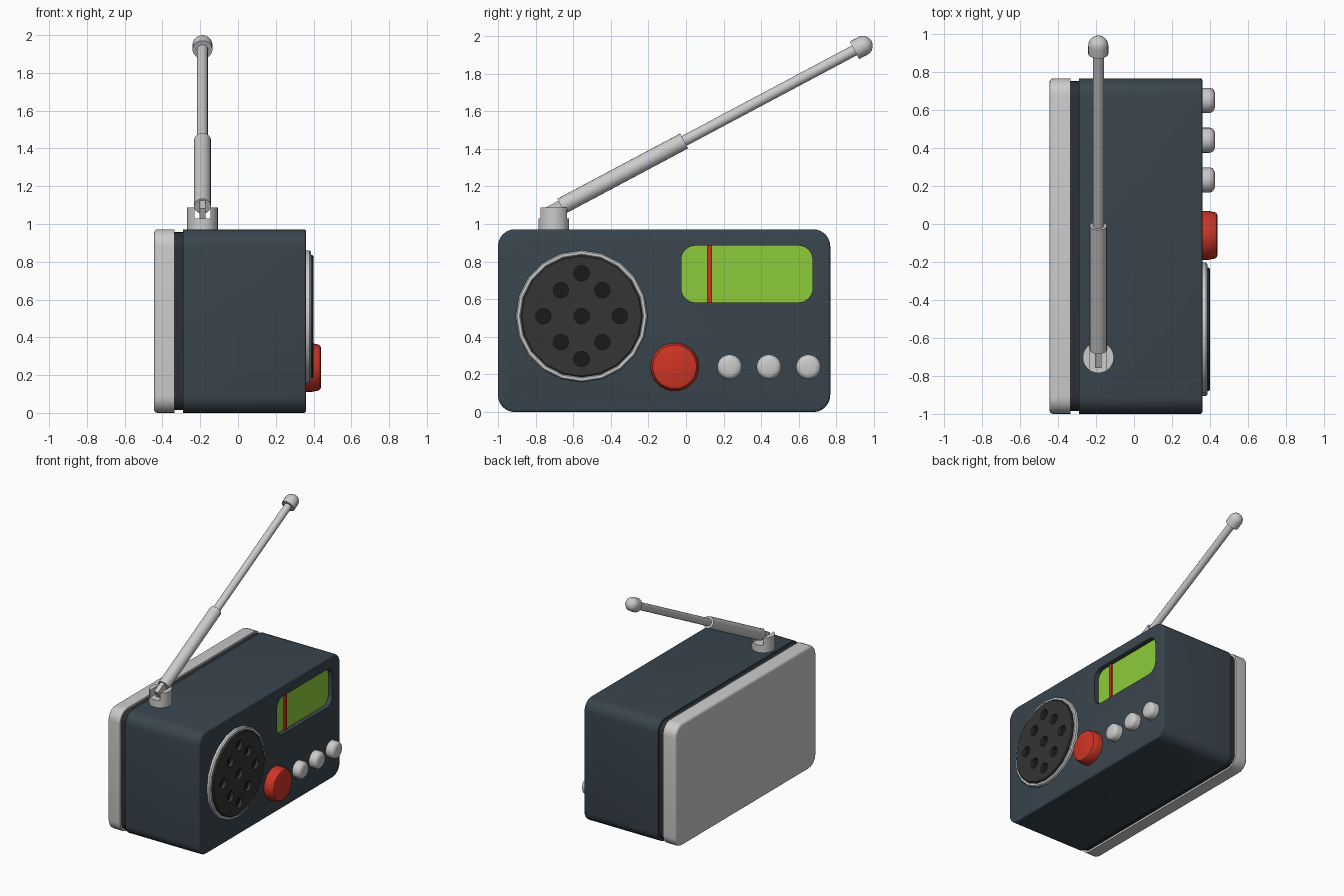
import bpy, bmesh, math
from mathutils import Vector, Matrix

if "Cube" in bpy.data.objects:
    bpy.data.objects.remove(bpy.data.objects["Cube"])


def material(name, rgb):
    m = bpy.data.materials.new(name)
    m.diffuse_color = (*rgb, 1)
    m.use_nodes = True
    m.node_tree.nodes["Principled BSDF"].inputs["Base Color"].default_value = m.diffuse_color
    return m


SLATE = material("slate", (0.042, 0.060, 0.075))
DARK = material("dark_gap", (0.025, 0.028, 0.035))
BLACK = material("grille_black", (0.035, 0.035, 0.035))
HOLE = material("hole_black", (0.010, 0.010, 0.010))
GREEN = material("display_green", (0.27, 0.60, 0.045))
RED = material("red", (0.62, 0.035, 0.018))


def finish(name, bm, mat=None, matrix=None):
    bmesh.ops.recalc_face_normals(bm, faces=bm.faces)
    me = bpy.data.meshes.new(name)
    bm.to_mesh(me)
    bm.free()
    ob = bpy.data.objects.new(name, me)
    bpy.context.collection.objects.link(ob)
    if matrix:
        ob.matrix_world = matrix
    if mat:
        me.materials.append(mat)
    return ob


def rounded_slab(name, x, y, z, r, mat=None, bevel=0.0, bevel_sides=(), seg=6):
    """Rounded rectangle in the YZ plane, extruded along X."""
    bm = bmesh.new()
    pts = []
    for k, (cy, cz) in enumerate([(y[1] - r, z[1] - r), (y[0] + r, z[1] - r),
                                  (y[0] + r, z[0] + r), (y[1] - r, z[0] + r)]):
        for i in range(seg + 1):
            a = math.pi / 2 * (k + i / seg)
            pts.append((x[0], cy + r * math.cos(a), cz + r * math.sin(a)))
    face = bm.faces.new([bm.verts.new(p) for p in pts])
    ext = bmesh.ops.extrude_face_region(bm, geom=[face], use_keep_orig=True)
    for v in ext["geom"]:
        if isinstance(v, bmesh.types.BMVert):
            v.co.x = x[1]
    if bevel:
        edges = [e for e in bm.edges
                 if any(all(abs(v.co.x - s) < 1e-5 for v in e.verts) for s in bevel_sides)]
        bmesh.ops.bevel(bm, geom=edges, offset=bevel, segments=3, profile=0.5, affect="EDGES")
    return finish(name, bm, mat)


def lathe(name, profile, origin, axis, sides=24, mat=None, closed=False):
    """Spin (radius, height) points around an axis; open ends are capped."""
    bm = bmesh.new()
    rings = [[bm.verts.new((r * math.cos(2 * math.pi * i / sides),
                            r * math.sin(2 * math.pi * i / sides), h))
              for i in range(sides)] for r, h in profile]
    pairs = list(zip(rings, rings[1:])) + ([(rings[-1], rings[0])] if closed else [])
    for a, b in pairs:
        for i in range(sides):
            j = (i + 1) % sides
            bm.faces.new((a[i], a[j], b[j], b[i]))
    if not closed:
        bm.faces.new(rings[0])
        bm.faces.new(rings[-1])
    rot = Vector(axis).to_track_quat("Z", "Y").to_matrix().to_4x4()
    return finish(name, bm, mat, Matrix.Translation(origin) @ rot)


def box(name, size, matrix, mat=None):
    bm = bmesh.new()
    bmesh.ops.create_cube(bm, size=1, matrix=Matrix.Diagonal((*size, 1)))
    return finish(name, bm, mat, matrix)


def cut(target, cutter):
    bpy.context.view_layer.update()
    mod = target.modifiers.new("cut", "BOOLEAN")
    mod.object = cutter
    mod.solver = "EXACT"
    bpy.context.view_layer.objects.active = target
    bpy.ops.object.modifier_apply(modifier=mod.name)
    bpy.data.objects.remove(cutter)


X = (1, 0, 0)
Y, Z = (-1.0, 0.767), (0.0, 0.972)

# Case: front shell, inset gap, back cover
shell = rounded_slab("front_shell", (-0.29, 0.36), Y, Z, 0.09, SLATE, 0.012, (0.36,))
rounded_slab("case_gap", (-0.36, -0.27), (Y[0] + 0.015, Y[1] - 0.015),
             (Z[0] + 0.015, Z[1] - 0.015), 0.08, DARK)
rounded_slab("back_cover", (-0.445, -0.335), Y, Z, 0.09, None, 0.02, (-0.445,))

# Recessed tuning display with needle
DY, DZ = (-0.025, 0.673), (0.583, 0.885)
cut(shell, rounded_slab("display_cutter", (0.315, 0.5), DY, DZ, 0.075))
rounded_slab("display_panel", (0.305, 0.322), DY, DZ, 0.075, GREEN)
box("tuning_needle", (0.016, 0.026, DZ[1] - DZ[0]),
    Matrix.Translation((0.326, 0.125, sum(DZ) / 2)), RED)

# Speaker: ring, perforated grille, dark backing
SY, SZ = -0.555, 0.51
lathe("speaker_ring", [(0.318, -0.01), (0.351, -0.01), (0.351, 0.018), (0.344, 0.027),
                       (0.330, 0.027), (0.318, 0.018)], (0.36, SY, SZ), X, 20, None, True)
grille = lathe("speaker_grille", [(0.325, 0), (0.325, 0.034), (0.318, 0.04)],
               (0.36, SY, SZ), X, 20, BLACK)
holes = [(0, 0)] + [(s * 0.203, 0) for s in (-1, 1)] + [(0, s * 0.228) for s in (-1, 1)]
holes += [(a * 0.110, b * 0.138) for a in (-1, 1) for b in (-1, 1)]
for dy, dz in holes:
    pos = (0.372, SY + dy, SZ + dz)
    cut(grille, lathe("hole_cutter", [(0.041, 0), (0.041, 0.1)], pos, X, 16))
    lathe("speaker_hole", [(0.041, -0.004), (0.041, 0.001)], pos, X, 16, HOLE)

# Knobs
lathe("tuning_knob", [(0.129, -0.01), (0.129, 0.03), (0.122, 0.066), (0.116, 0.075),
                      (0.105, 0.079)], (0.36, -0.06, 0.24), X, 32, RED)
for y in (0.232, 0.441, 0.651):
    lathe("small_knob", [(0.066, -0.01), (0.066, 0.038), (0.062, 0.052), (0.052, 0.061),
                         (0.038, 0.066)], (0.36, y, 0.24), X, 24)

# Antenna mount with a slot for the hinge
AX = -0.188
mount = lathe("antenna_mount", [(0.082, 0.96), (0.082, 1.088)], (AX, -0.703, 0), (0, 0, 1), 24)
cut(mount, box("slot_cutter", (0.086, 0.4, 0.2), Matrix.Translation((AX, -0.703, 1.13))))

# Telescopic antenna along one sloping axis
base = Vector((AX, -0.703, 1.073))
direction = (Vector((AX, 0.94, 1.947)) - base).normalized()
length = (Vector((AX, 0.94, 1.947)) - base).length
tilt = Matrix.Rotation(math.atan2(direction.z, direction.y), 4, "X")
box("antenna_hinge", (0.034, 0.11, 0.066), Matrix.Translation(base + direction * 0.01) @ tilt)
lathe("antenna_lower", [(0.045, 0.045), (0.045, 0.785)], base, direction, 20)
lathe("antenna_upper", [(0.029, 0.7), (0.029, length)], base, direction, 16)
R = 0.053
dome = [(R * math.cos(a), length + R * math.sin(a))
        for a in (math.radians(d) for d in (0, 18, 36, 54, 72, 86))]
lathe("antenna_tip", [(R, length - 0.05)] + dome, base, direction, 20)

# Smooth shading with sharp edges kept
for ob in bpy.data.objects:
    ob.select_set(True)
bpy.context.view_layer.objects.active = shell
bpy.ops.object.shade_smooth_by_angle(angle=math.radians(32))
